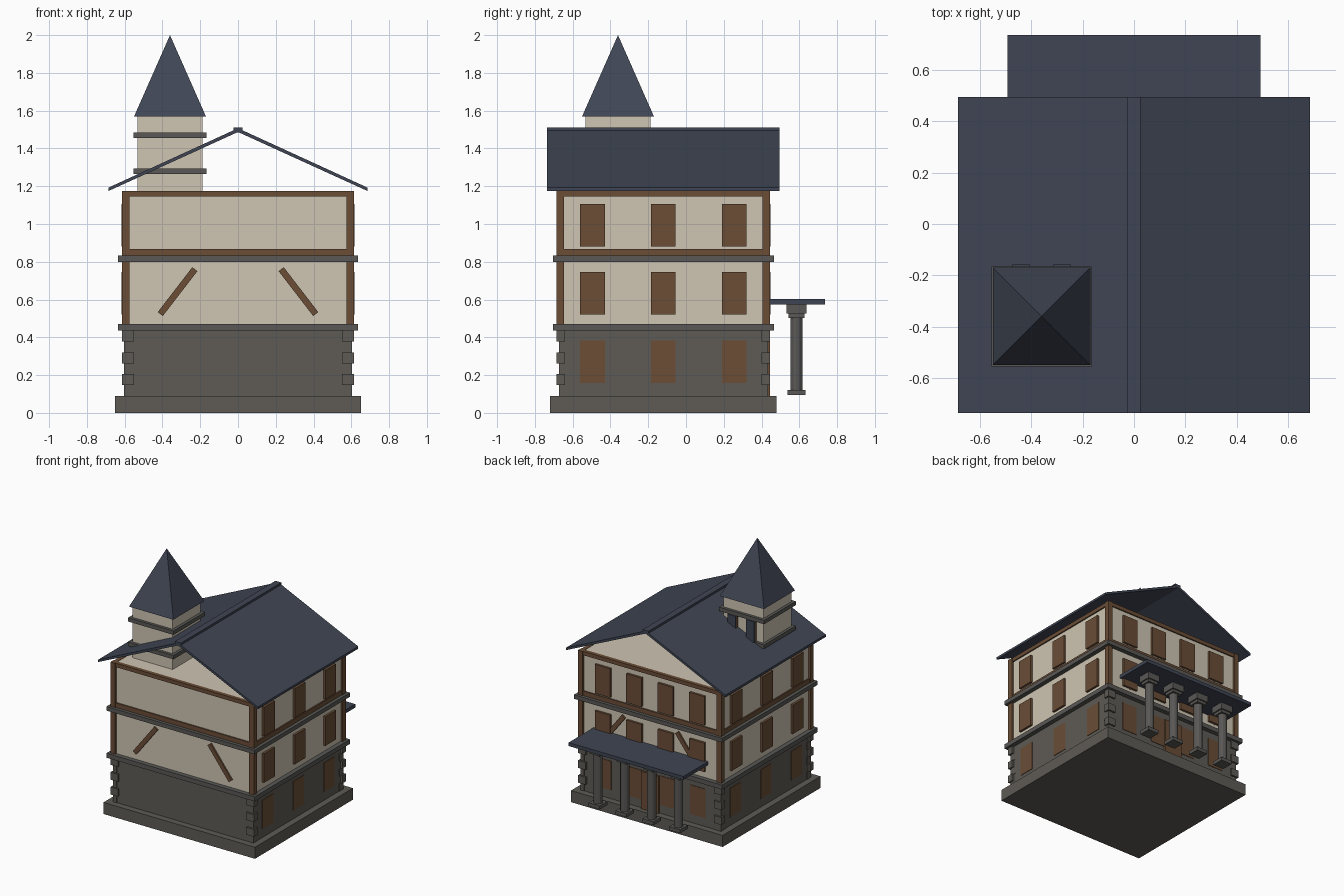
import bpy, bmesh, math
from mathutils import Matrix, Vector

if "Cube" in bpy.data.objects:
    bpy.data.objects.remove(bpy.data.objects["Cube"])

def mat(name, r, g, b):
    m = bpy.data.materials.new(name)
    m.diffuse_color = (r, g, b, 1)
    m.use_nodes = True
    m.node_tree.nodes["Principled BSDF"].inputs["Base Color"].default_value = m.diffuse_color
    return m

CREAM = mat("cream plaster", .62, .56, .45)
STONE = mat("grey stone", .112, .104, .09)
TRIM = mat("trim stone", .10, .098, .092)
WOOD = mat("brown timber", .145, .074, .037)
SLATE = mat("blue slate", .05, .06, .088)

CY = -.12             # centre of the house in y
HX, HY = .60, .55     # half sizes of the walls

def finish(name, bm, m):
    bmesh.ops.recalc_face_normals(bm, faces=bm.faces)
    me = bpy.data.meshes.new(name)
    bm.to_mesh(me)
    bm.free()
    me.materials.append(m)
    ob = bpy.data.objects.new(name, me)
    bpy.context.collection.objects.link(ob)
    return ob

def add_box(bm, x0, x1, y0, y1, z0, z1, rot=None):
    c = Vector(((x0 + x1) / 2, (y0 + y1) / 2, (z0 + z1) / 2))
    M = Matrix.Translation(c) @ (rot or Matrix()) @ Matrix.Diagonal((x1 - x0, y1 - y0, z1 - z0, 1))
    bmesh.ops.create_cube(bm, size=1, matrix=M)

def boxes(name, m, *items):
    bm = bmesh.new()
    for it in items:
        add_box(bm, *it)
    return finish(name, bm, m)

def centred(hx, hy, z0, z1, cx=0, cy=CY):
    return (cx - hx, cx + hx, cy - hy, cy + hy, z0, z1)

# Storeys and stone bands
boxes("plinth", STONE, centred(.65, .60, 0, .09))
boxes("ground_floor_wall", STONE, centred(HX, HY, .09, .44))
boxes("upper_walls", CREAM, centred(HX, HY, .44, 1.172))
boxes("floor_bands", TRIM, centred(.635, .585, .435, .47), centred(.635, .585, .80, .832))

# Alternating corner stones
q, n = [], 6
h = .345 / n
for sx in (-1, 1):
    for sy in (-1, 1):
        for i in range(n):
            lx, ly = (.065, .045) if i % 2 else (.045, .065)
            out = .015 if i % 2 else .003
            xs = sorted((sx * (HX + out), sx * (HX - lx + .015)))
            ys = sorted((CY + sy * (HY + out), CY + sy * (HY - ly + .015)))
            q.append((*xs, *ys, .09 + i * h, .09 + (i + 1) * h))
boxes("corner_stones", STONE, *q)

# Timber corner posts
posts = []
for sx in (-1, 1):
    for sy in (-1, 1):
        for z0, z1 in ((.47, .80), (.832, 1.175)):
            posts.append(centred(.02, .02, z0, z1, sx * .595, CY + sy * .545))
boxes("corner_posts", WOOD, *posts)

# Timber beams round the top storey
beams = []
for z0, z1 in ((.832, .867), (1.145, 1.175)):
    for s in (-1, 1):
        beams.append(centred(.61, .015, z0, z1, 0, CY + s * .545))
        beams.append(centred(.015, .56, z0, z1, s * .595, CY))
boxes("beams", WOOD, *beams)

# Sloping braces, front and back
bm = bmesh.new()
for sx in (-1, 1):
    for sy in (-1, 1):
        a = Matrix.Rotation(sx * math.atan2(.24, .185), 4, 'Y')
        y = CY + sy * HY
        add_box(bm, sx * .32 - .15, sx * .32 + .15, y - .012, y + .012, .625, .659, a)
finish("braces", bm, WOOD)

# Windows: three on each side, four on the back, on every floor
side, ww = [], .065
for z0, d in ((.157, .004), (.52, .017), (.88, .017)):
    z1 = z0 + .225
    for i in (-1, 0, 1):
        for s in (-1, 1):
            side.append(centred(d, ww, z0, z1, s * HX, CY + i * .375))
    for i in (-1.5, -.5, .5, 1.5):
        side.append(centred(ww, d, z0, z1, i * .27, CY + HY))
boxes("windows", WOOD, *side)
boxes("door", WOOD, centred(.075, .015, .09, .38, 0, CY + HY))

# Main roof, open at both gables
bm = bmesh.new()
for s in (-1, 1):
    prof = [(s * .685, 1.175), (s * .685, 1.193), (0, 1.507), (0, 1.487)]
    f = bm.faces.new([bm.verts.new((x, CY - .615, z)) for x, z in prof])
    r = bmesh.ops.extrude_face_region(bm, geom=[f])
    vs = [v for v in r["geom"] if isinstance(v, bmesh.types.BMVert)]
    bmesh.ops.translate(bm, verts=vs, vec=(0, 1.23, 0))
finish("main_roof", bm, SLATE)
boxes("roof_ridge", SLATE, centred(.025, .615, 1.485, 1.512))

# Tower with bands and pyramid roof
T = -.36
boxes("tower", CREAM, centred(.172, .172, 1.172, 1.572, T, T))
boxes("tower_bands", TRIM, *[centred(.194, .194, z, z + .03, T, T) for z in (1.265, 1.455)])
bm = bmesh.new()
bmesh.ops.create_cone(bm, cap_ends=True, segments=4, radius1=.19 * math.sqrt(2), radius2=0, depth=.43,
                      matrix=Matrix.Translation((T, T, 1.785)) @ Matrix.Rotation(math.pi / 4, 4, 'Z'))
finish("tower_roof", bm, SLATE)
boxes("tower_windows", WOOD, *[centred(.035, .015, 1.295, 1.455, T + s * .08, T + .18) for s in (-1, 1)])
boxes("tower_window_panes", SLATE, *[centred(.035, .004, 1.295, 1.455, T + s * .08, T + .199) for s in (-1, 1)])

# Porch at the back: flat roof on four columns
boxes("porch_roof", SLATE, (-.492, .492, .43, .735, .575, .602))
PY = .585
blocks = []
bm = bmesh.new()
for i in (-1.5, -.5, .5, 1.5):
    x = i * .23
    blocks += [centred(.047, .047, .095, .122, x, PY), centred(.042, .042, .503, .527, x, PY),
               centred(.052, .052, .525, .576, x, PY)]
    bmesh.ops.create_cone(bm, cap_ends=True, segments=12, radius1=.033, radius2=.033, depth=.39,
                          matrix=Matrix.Translation((x, PY, .312)))
finish("column_shafts", bm, TRIM)
boxes("column_blocks", TRIM, *blocks)
